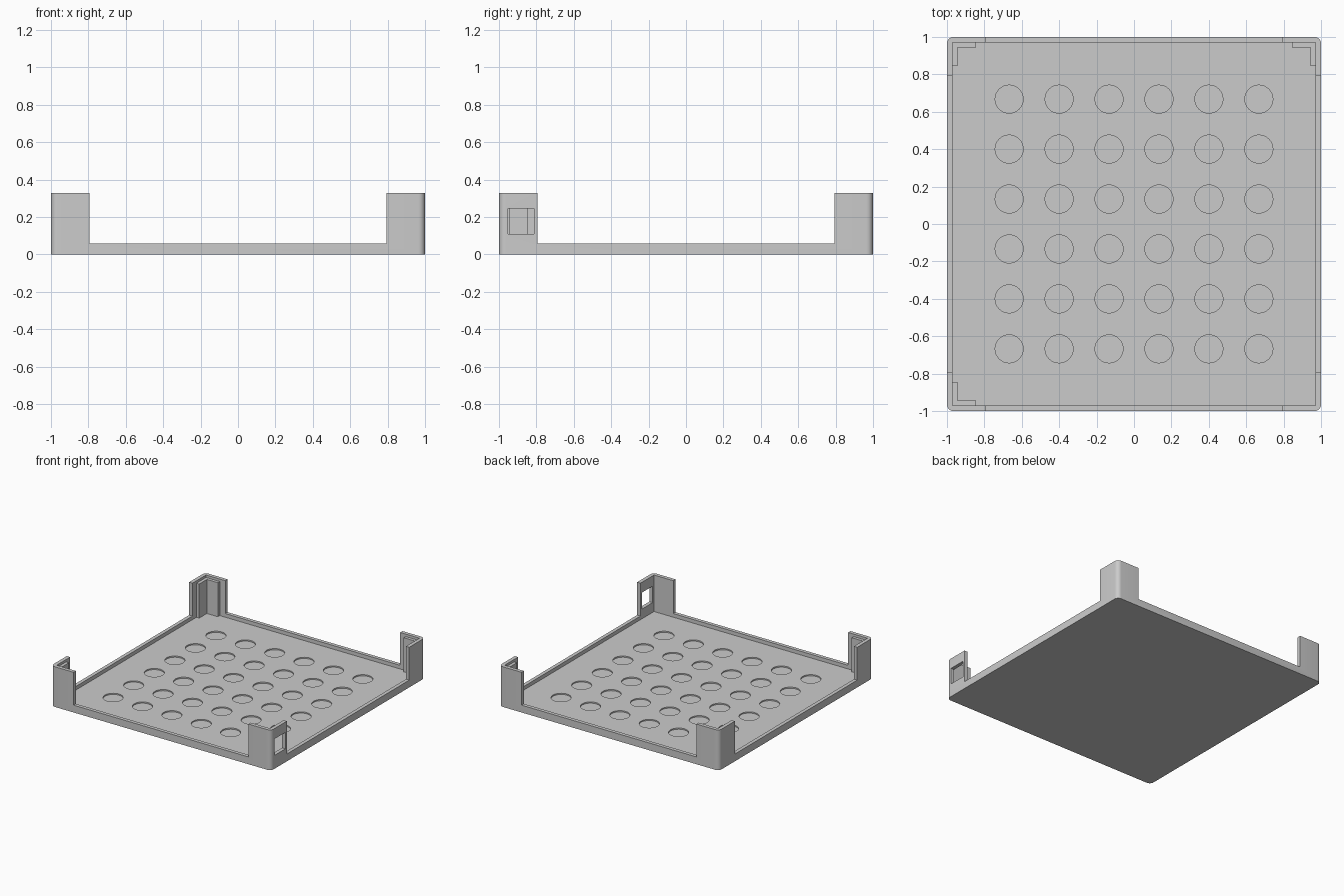
import bpy
import bmesh
from math import radians
from mathutils import Matrix, Vector

cube = bpy.data.objects.get("Cube")
if cube:
    bpy.data.objects.remove(cube, do_unlink=True)

WALL, FLOOR, RIM, TOP = 0.03, 0.03, 0.06, 0.33
GAP = 0.795      # half width of the open sides

grey = bpy.data.materials.new("light_grey")
grey.use_nodes = True
grey.diffuse_color = (0.6, 0.6, 0.6, 1)
grey.node_tree.nodes["Principled BSDF"].inputs["Base Color"].default_value = (0.6, 0.6, 0.6, 1)


def make_object(name, bm):
    bmesh.ops.recalc_face_normals(bm, faces=bm.faces)
    mesh = bpy.data.meshes.new(name)
    bm.to_mesh(mesh)
    bm.free()
    mesh.materials.append(grey)
    obj = bpy.data.objects.new(name, mesh)
    bpy.context.collection.objects.link(obj)
    return obj


def box(low, high):
    low, high = Vector(low), Vector(high)
    bm = bmesh.new()
    place = Matrix.Translation((low + high) / 2) @ Matrix.Diagonal((*(high - low), 1))
    bmesh.ops.create_cube(bm, size=1, matrix=place)
    return bm


def cut(target, bm):
    cutter = make_object("cutter", bm)
    cutter.hide_render = True
    mod = target.modifiers.new("cut", "BOOLEAN")
    mod.operation = "DIFFERENCE"
    mod.solver = "EXACT"
    mod.object = cutter
    bpy.context.view_layer.objects.active = target
    bpy.ops.object.modifier_apply(modifier=mod.name)
    bpy.data.objects.remove(cutter, do_unlink=True)


# Tray block with rounded vertical corners
bm = box((-1, -1, 0), (1, 1, TOP))
uprights = [e for e in bm.edges if abs(e.verts[0].co.z - e.verts[1].co.z) > 0.1]
bmesh.ops.bevel(bm, geom=uprights, offset=0.035, segments=6, profile=0.5, affect="EDGES")
tray = make_object("tray", bm)

# Hollow, then open the four sides down to the rim to leave corner posts
inner = 1 - WALL
cut(tray, box((-inner, -inner, FLOOR), (inner, inner, 1)))
cut(tray, box((-GAP, -2, RIM), (GAP, 2, 1)))
cut(tray, box((-2, -GAP, RIM), (2, GAP, 1)))

# Window in the front left post
cut(tray, box((0.9, -0.953, 0.11), (1.1, -0.813, 0.245)))

# Grid of shallow round recesses in the floor
bm = bmesh.new()
pitch = 0.267
for i in range(6):
    for j in range(6):
        spot = Matrix.Translation(((i - 2.5) * pitch, (j - 2.5) * pitch, FLOOR + 0.01))
        bmesh.ops.create_cone(bm, cap_ends=True, segments=32, radius1=0.075,
                              radius2=0.075, depth=0.04, matrix=spot)
cut(tray, bm)

# L-shaped ribs inside the three solid posts
outer, face, end = inner + 0.005, 0.945, 0.845
profile = [(outer, outer), (end, outer), (end, face), (face, face), (face, end), (outer, end)]
ribs = []
for name, sx, sy in (("back_left", 1, 1), ("back_right", -1, 1), ("front_right", -1, -1)):
    bm = bmesh.new()
    base = bm.faces.new([bm.verts.new((x * sx, y * sy, FLOOR - 0.005)) for x, y in profile])
    grown = bmesh.ops.extrude_face_region(bm, geom=[base])["geom"]
    tops = [v for v in grown if isinstance(v, bmesh.types.BMVert)]
    bmesh.ops.translate(bm, vec=(0, 0, 0.315 - FLOOR), verts=tops)
    ribs.append(make_object(name + "_post_rib", bm))

# Smooth the rounded corners and recess walls, keep edges sharp
bpy.ops.object.select_all(action="DESELECT")
tray.select_set(True)
bpy.context.view_layer.objects.active = tray
bpy.ops.object.shade_smooth_by_angle(angle=radians(30))
